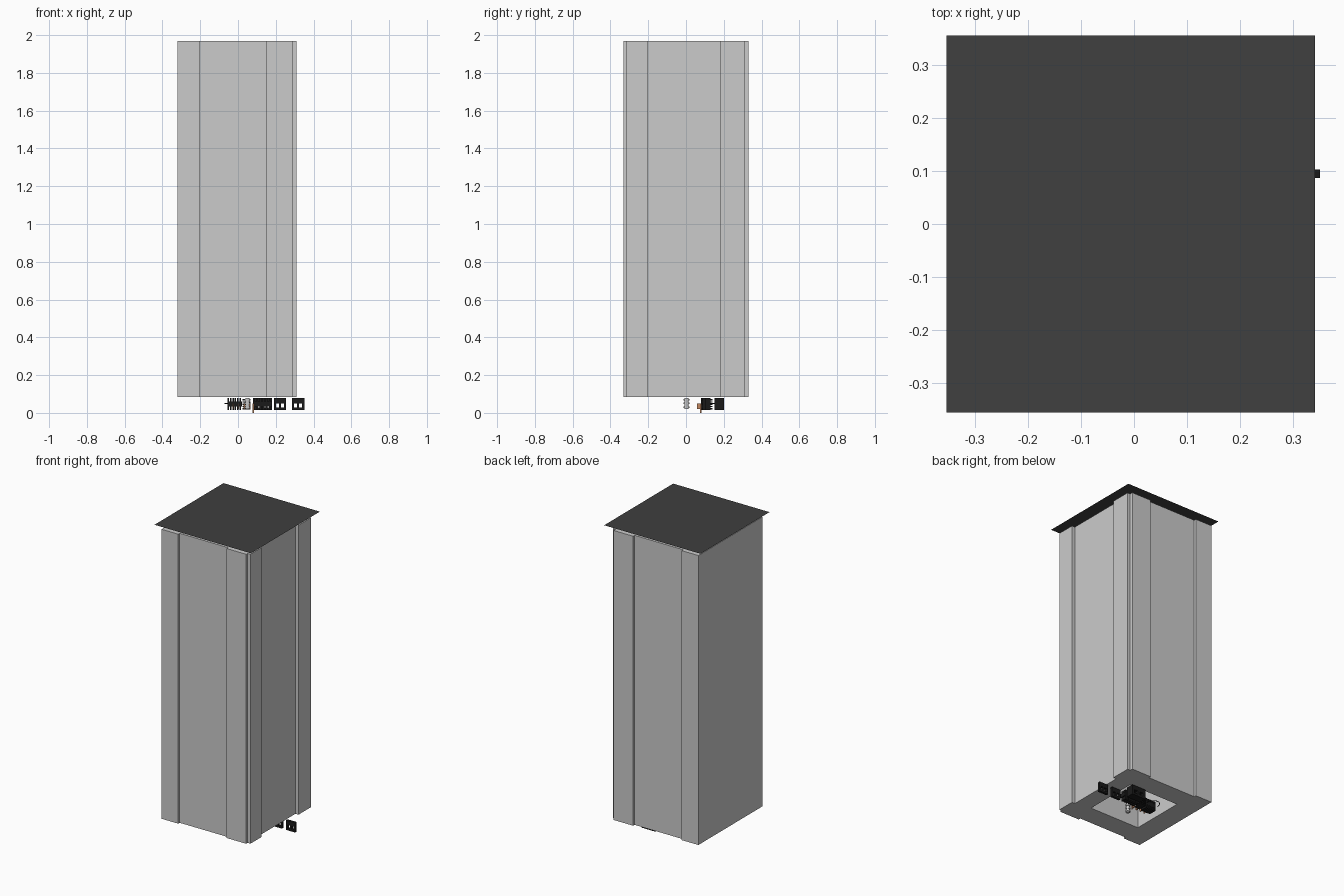
import bpy, bmesh, math
from mathutils import Matrix, Vector

if "Cube" in bpy.data.objects:
    bpy.data.objects.remove(bpy.data.objects["Cube"])


def material(name, rgb):
    m = bpy.data.materials.new(name)
    m.diffuse_color = (*rgb, 1)
    m.use_nodes = True
    m.node_tree.nodes["Principled BSDF"].inputs["Base Color"].default_value = m.diffuse_color
    return m


DARK = material("dark_grey", (0.05, 0.05, 0.05))
BLACK = material("black", (0.01, 0.01, 0.01))
COPPER = material("copper", (0.55, 0.25, 0.12))


def finish(name, bm, mat=None):
    bmesh.ops.recalc_face_normals(bm, faces=bm.faces)
    me = bpy.data.meshes.new(name)
    bm.to_mesh(me)
    bm.free()
    ob = bpy.data.objects.new(name, me)
    bpy.context.collection.objects.link(ob)
    if mat:
        me.materials.append(mat)
    return ob


def add_box(bm, x0, x1, y0, y1, z0, z1):
    c = Vector(((x0 + x1) / 2, (y0 + y1) / 2, (z0 + z1) / 2))
    s = (x1 - x0, y1 - y0, z1 - z0, 1)
    bmesh.ops.create_cube(bm, size=1, matrix=Matrix.Translation(c) @ Matrix.Diagonal(s))


def boxes(name, items, mat=None):
    bm = bmesh.new()
    for b in items:
        add_box(bm, *b)
    return finish(name, bm, mat)


# Hollow shaft: recessed outer profile with a square hole, extruded upward
outer = [(-.32, -.33), (-.2, -.33), (-.2, -.315), (.15, -.315), (.15, -.33),
         (.29, -.33), (.29, -.315), (.31, -.315), (.31, -.2), (.288, -.2),
         (.288, .18), (.31, .18), (.31, .31), (.29, .31), (.29, .33),
         (.15, .33), (.15, .315), (-.2, .315), (-.2, .33), (-.32, .33)]
inner = [(-.18, -.18), (.18, -.18), (.18, .18), (-.18, .18)]
bm = bmesh.new()
edges = []
for loop in (outer, inner):
    vs = [bm.verts.new((x, y, .085)) for x, y in loop]
    edges += [bm.edges.new((vs[i - 1], vs[i])) for i in range(len(vs))]
bmesh.ops.triangle_fill(bm, use_beauty=True, edges=edges)
ext = bmesh.ops.extrude_face_region(bm, geom=bm.faces[:], use_keep_orig=True)
bmesh.ops.translate(bm, vec=(0, 0, 1.885),
                    verts=[v for v in ext["geom"] if isinstance(v, bmesh.types.BMVert)])
finish("shaft_walls", bm)

# Thin roof sheet floating just above the walls
bm = bmesh.new()
bmesh.ops.create_grid(bm, x_segments=1, y_segments=1, size=.5,
                      matrix=Matrix.Translation((-.006, 0, 2)) @ Matrix.Diagonal((.694, .71, 1, 1)))
finish("roof_sheet", bm, DARK)


# Socket plates with two windows each
def socket_plate(name, x0, x1, y0, y1, z0=.015, z1=.078):
    t, m, h = (x1 - x0) * .17, (x0 + x1) / 2, (z1 - z0)
    boxes(name, [(x0, x0 + t, y0, y1, z0, z1), (x1 - t, x1, y0, y1, z0, z1),
                 (m - t / 2, m + t / 2, y0, y1, z0, z1),
                 (x0 + t, x1 - t, y0, y1, z0, z0 + h * .2),
                 (x0 + t, x1 - t, y0, y1, z1 - h * .45, z1)], BLACK)


socket_plate("end_socket", .285, .351, .087, .103)
socket_plate("middle_socket", .19, .255, .087, .103)
socket_plate("inner_socket", .08, .18, .15, .2)

# Finned terminal blocks
for k, (x0, x1, y0, y1) in enumerate([(-.055, .02, .08, .13), (.08, .18, .09, .13)]):
    n = 6
    w = (x1 - x0) / n
    items = [(x0, x1, y0, y1, .035, .06)]
    items += [(x0 + i * w, x0 + (i + .6) * w, y0, y1, .015, .078) for i in range(n)]
    boxes(f"terminal_block_{k + 1}", items, BLACK)

# Stacked plates beside the blocks
boxes("plate_stack", [(.025, .065, .08 + .01 * (i % 2), .14, .018 + .012 * i, .025 + .012 * i)
                      for i in range(5)], BLACK)

# Metal contacts reaching the ground
boxes("contact_pins", [(x, x + .006, .058, .08, .02, .05) for x in (-.03, 0, .03, .06)]
      + [(.078, .084, .075, .081, 0, .05)], COPPER)

# Grey post in the middle of the shaft
bm = bmesh.new()
for z, r, d in ((.05, .01, .06), (.03, .015, .008), (.05, .015, .008), (.07, .015, .008)):
    bmesh.ops.create_cone(bm, cap_ends=True, segments=12, radius1=r, radius2=r, depth=d,
                          matrix=Matrix.Translation((.05, .003, z)))
finish("centre_post", bm)

# Looped wire
cu = bpy.data.curves.new("loop_wire", "CURVE")
cu.dimensions = "3D"
cu.bevel_depth = .002
cu.bevel_resolution = 1
sp = cu.splines.new("POLY")
sp.points.add(12)
for i, p in enumerate(sp.points):
    a = math.pi * i / 12
    p.co = (-.03 + .04 * math.cos(a), .13 + .05 * math.sin(a), .05, 1)
wire = bpy.data.objects.new("loop_wire", cu)
bpy.context.collection.objects.link(wire)
cu.materials.append(BLACK)
